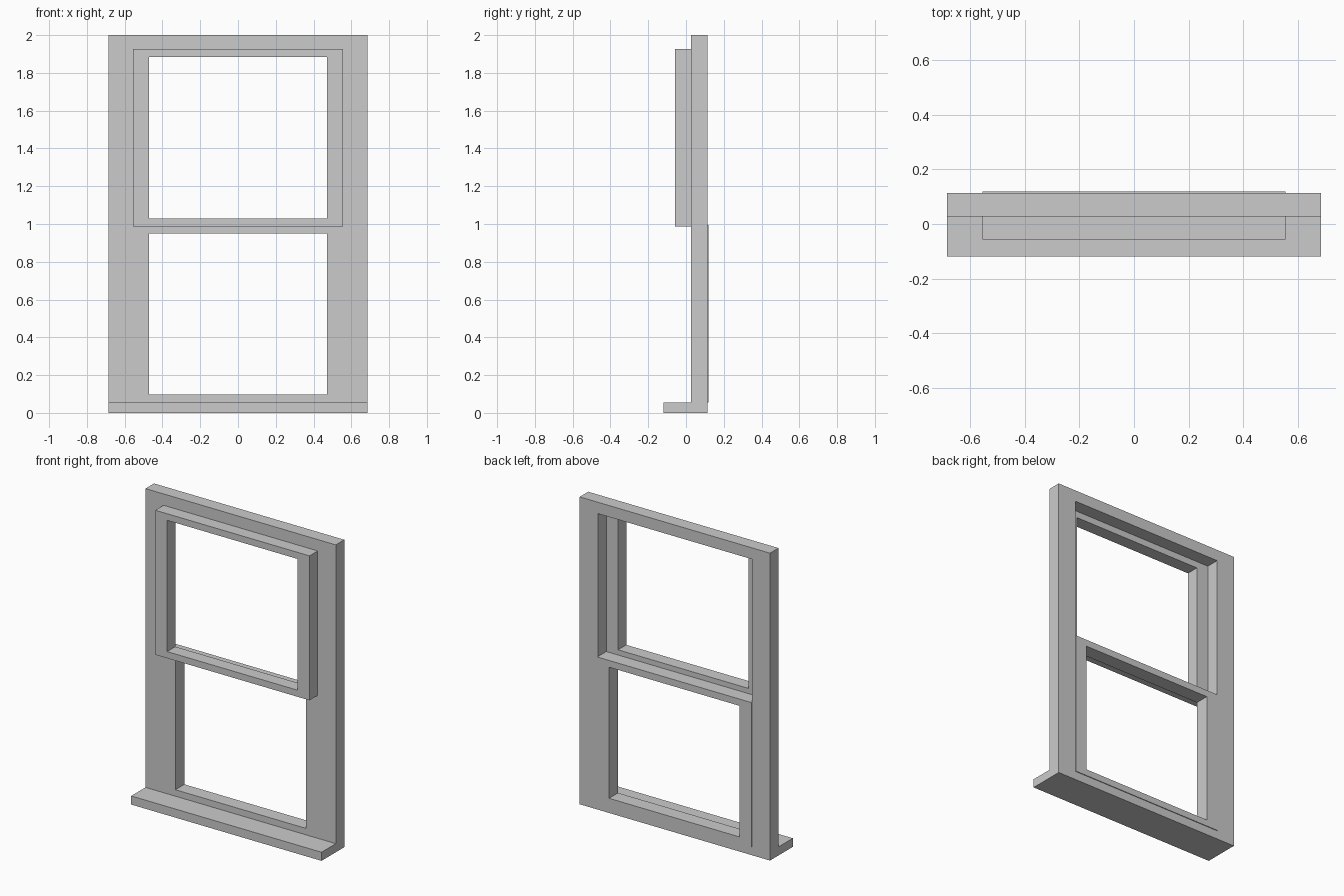
import bpy, bmesh

if "Cube" in bpy.data.objects:
    bpy.data.objects.remove(bpy.data.objects["Cube"])

# Key dimensions
W, OPEN_W, GLASS_W = 0.685, 0.555, 0.47
SILL_TOP, HEAD_BOTTOM, TOP = 0.056, 1.926, 2.0
FRONT, BACK = 0.027, 0.1145


def extrude_faces(name, quads, y0, y1):
    """Make a solid from front-view (x, z) quads, extruded from y0 to y1."""
    bm = bmesh.new()
    for quad in quads:
        bm.faces.new([bm.verts.new((x, y0, z)) for x, z in quad])
    bmesh.ops.remove_doubles(bm, verts=bm.verts, dist=1e-5)
    ext = bmesh.ops.extrude_face_region(bm, geom=bm.faces[:], use_keep_orig=True)
    moved = [g for g in ext["geom"] if isinstance(g, bmesh.types.BMVert)]
    bmesh.ops.translate(bm, verts=moved, vec=(0, y1 - y0, 0))
    bmesh.ops.recalc_face_normals(bm, faces=bm.faces[:])
    mesh = bpy.data.meshes.new(name)
    bm.to_mesh(mesh)
    bm.free()
    obj = bpy.data.objects.new(name, mesh)
    bpy.context.collection.objects.link(obj)
    return obj


def rect(x, z0, z1):
    return [(-x, z0), (x, z0), (x, z1), (-x, z1)]


def ring(outer, inner):
    """Four mitred quads between two matching loops."""
    return [[outer[i], outer[(i + 1) % 4], inner[(i + 1) % 4], inner[i]]
            for i in range(4)]


# Outer frame: two jambs and a head standing on the sill
frame = ring(rect(W, SILL_TOP, TOP), rect(OPEN_W, SILL_TOP, HEAD_BOTTOM))[1:]
extrude_faces("outer_frame", frame, FRONT, BACK)

# Sill, projecting forward
extrude_faces("window_sill", [rect(W, 0, SILL_TOP)], -0.1195, BACK)

# Sashes: the upper one slides in front, the lower one sits in the frame
for name, z0, z1, g0, g1, y0, y1 in (
        ("upper_sash", 0.986, HEAD_BOTTOM, 1.029, 1.883, -0.0575, FRONT),
        ("lower_sash", SILL_TOP, 0.995, 0.098, 0.951, FRONT, 0.1195)):
    extrude_faces(name, ring(rect(OPEN_W, z0, z1), rect(GLASS_W, g0, g1)), y0, y1)
